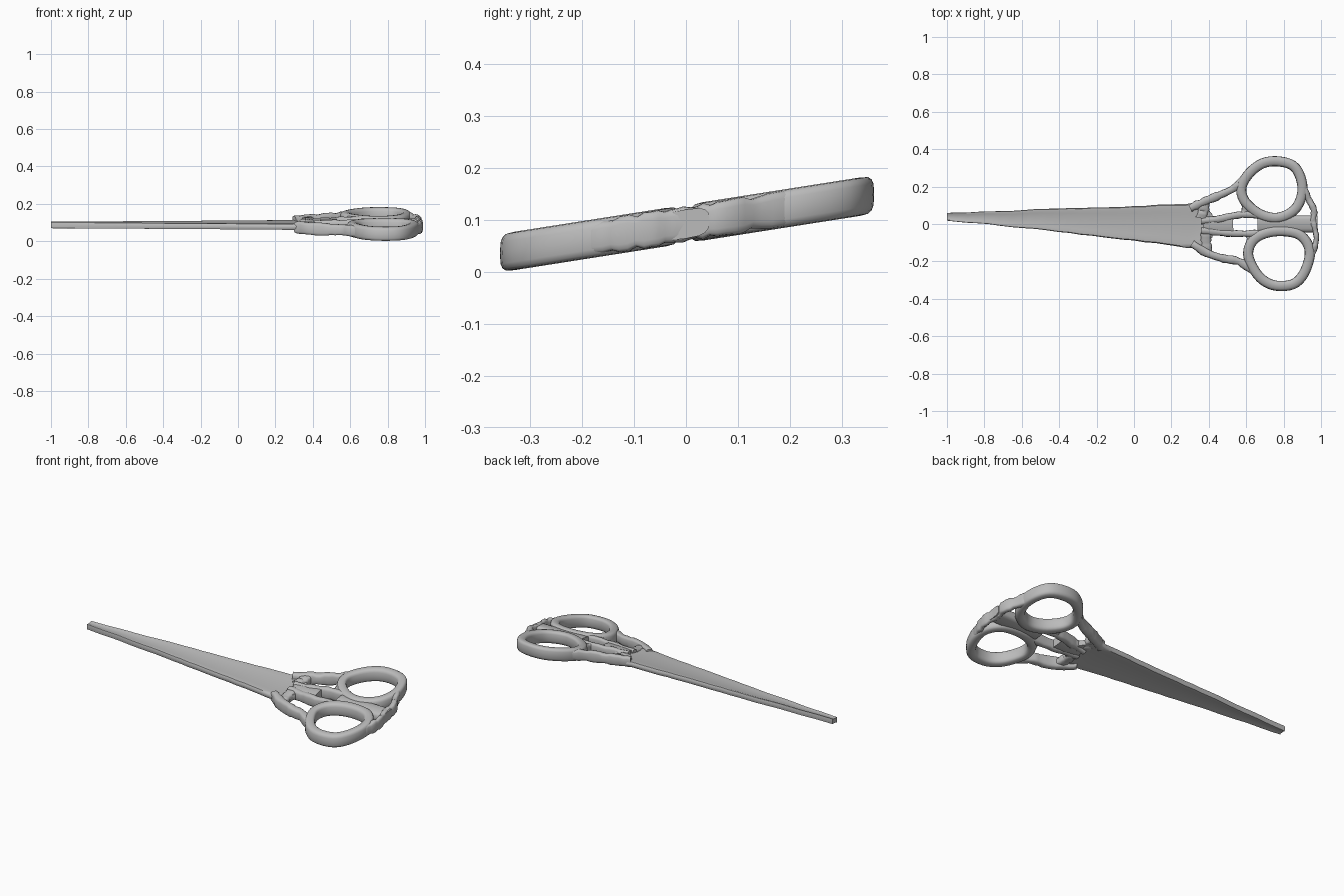
import bpy, bmesh, math, random
from mathutils import Vector

random.seed(4)
cube = bpy.data.objects.get("Cube")
if cube:
    bpy.data.objects.remove(cube)

steel = bpy.data.materials.new("grey steel")
steel.use_nodes = True
steel.diffuse_color = (0.5, 0.5, 0.5, 1)
steel.node_tree.nodes["Principled BSDF"].inputs["Base Color"].default_value = (0.5, 0.5, 0.5, 1)


def handle_height(y):
    """The handles lie on a plane that rises towards the back."""
    return 0.0925 + 0.157 * y


def skin(name, rings, closed=False):
    """Join a row of matching cross-sections into one smooth solid."""
    bm = bmesh.new()
    loops = [[bm.verts.new(p) for p in ring] for ring in rings]
    n = len(loops[0])
    pairs = list(zip(loops, loops[1:]))
    if closed:
        pairs.append((loops[-1], loops[0]))
    else:
        bm.faces.new(loops[0])
        bm.faces.new(loops[-1])
    for a, b in pairs:
        for i in range(n):
            j = (i + 1) % n
            bm.faces.new((a[i], a[j], b[j], b[i]))
    bmesh.ops.recalc_face_normals(bm, faces=bm.faces)
    mesh = bpy.data.meshes.new(name)
    bm.to_mesh(mesh)
    bm.free()
    mesh.materials.append(steel)
    obj = bpy.data.objects.new(name, mesh)
    bpy.context.collection.objects.link(obj)
    bpy.ops.object.select_all(action='DESELECT')
    obj.select_set(True)
    bpy.context.view_layer.objects.active = obj
    bpy.ops.object.shade_smooth_by_angle(angle=math.radians(50))
    return obj


def smooth_path(points, closed, steps=4):
    """Catmull-Rom path through the given points."""
    pts = [Vector(p) for p in points]
    n = len(pts)
    pick = (lambda i: pts[i % n]) if closed else (lambda i: pts[max(0, min(n - 1, i))])
    path = []
    for i in range(n if closed else n - 1):
        a, b, c, d = (pick(i + k) for k in (-1, 0, 1, 2))
        for s in range(steps):
            t = s / steps
            path.append(0.5 * (2 * b + (c - a) * t + (2 * a - 5 * b + 4 * c - d) * t * t
                               + (3 * b - a - 3 * c + d) * t ** 3))
    if not closed:
        path.append(pts[-1])
    return path


def bar(name, points, width, height, closed=False, rough=0.0, sides=16):
    """Sweep a rounded rectangular section along a path in the handle plane."""
    path = smooth_path(points, closed)
    n = len(path)
    rings = []
    for i, p in enumerate(path):
        if closed:
            t = path[(i + 1) % n] - path[i - 1]
        else:
            t = path[min(i + 1, n - 1)] - path[max(i - 1, 0)]
        side = Vector((-t.y, t.x)).normalized()
        w = width / 2 + random.uniform(-rough, rough)
        h = height / 2 + random.uniform(-rough, rough)
        ring = []
        for k in range(sides):
            a = math.tau * k / sides
            c, s = math.cos(a), math.sin(a)
            q = p + side * (w * math.copysign(abs(c) ** 0.6, c))
            z = h * math.copysign(abs(s) ** 0.6, s)
            ring.append((q.x, q.y, handle_height(q.y) + z))
        rings.append(ring)
    return skin(name, rings, closed)


# Blade: a long tapered plate with slightly thicker rims
def blade_section(x, low, high):
    mid, half = (low + high) / 2, (high - low) / 2
    ring = []
    profile = [(-1, 0.006), (-0.95, 0.015), (-0.8, 0.016), (-0.6, 0.013),
               (0.6, 0.013), (0.8, 0.016), (0.95, 0.015), (1, 0.006)]
    for sign, row in ((1, profile), (-1, profile[::-1])):
        for f, t in row:
            ring.append((x, mid + f * half, 0.0875 + 0.1 * f * half + sign * t))
    return ring


stations = [(-1, 0.018, 0.06), (-0.78, 0, 0.068), (-0.4, -0.043, 0.082), (0, -0.088, 0.096),
            (0.28, -0.128, 0.106), (0.36, -0.13, 0.125), (0.42, -0.07, 0.05)]
blade_rings = []
for (x0, l0, h0), (x1, l1, h1) in zip(stations, stations[1:]):
    steps = max(1, round((x1 - x0) / 0.06))
    for s in range(steps):
        t = s / steps
        wobble = random.uniform(-0.003, 0.003) if s else 0
        blade_rings.append(blade_section(x0 + (x1 - x0) * t, l0 + (l1 - l0) * t + wobble,
                                         h0 + (h1 - h0) * t + wobble))
blade_rings.append(blade_section(*stations[-1]))
skin("blade", blade_rings)

# Finger rings
bar("back_finger_ring",
    [(0.575, 0.2), (0.62, 0.275), (0.69, 0.325), (0.77, 0.335), (0.85, 0.312), (0.89, 0.25),
     (0.9, 0.17), (0.87, 0.09), (0.81, 0.045), (0.74, 0.033), (0.66, 0.06), (0.59, 0.125)],
    0.054, 0.074, closed=True)
bar("front_finger_ring",
    [(0.61, -0.16), (0.64, -0.24), (0.69, -0.3), (0.76, -0.33), (0.85, -0.322), (0.905, -0.27),
     (0.938, -0.18), (0.93, -0.11), (0.88, -0.055), (0.79, -0.038), (0.7, -0.05), (0.635, -0.09)],
    0.054, 0.074, closed=True)

# Outer shanks from the blade shoulders to the rings
bar("back_outer_shank", [(0.3, 0.085), (0.38, 0.122), (0.46, 0.155), (0.54, 0.195), (0.6, 0.255)],
    0.042, 0.062, rough=0.004)
bar("front_outer_shank", [(0.31, -0.105), (0.39, -0.155), (0.48, -0.185), (0.56, -0.2), (0.64, -0.25)],
    0.042, 0.062, rough=0.004)

# Inner shanks on each side of the centre slot
bar("back_inner_shank", [(0.36, 0.015), (0.45, 0.025), (0.54, 0.045), (0.62, 0.05), (0.72, 0.035)],
    0.036, 0.058, rough=0.003)
bar("front_inner_shank", [(0.36, -0.035), (0.45, -0.045), (0.55, -0.052), (0.72, -0.05)],
    0.036, 0.058, rough=0.003)

# Centre plates in front of and behind the slot
bar("pivot_plate", [(0.37, -0.008), (0.45, -0.008), (0.53, -0.005)], 0.1, 0.05)
bar("centre_plate", [(0.66, 0), (0.8, 0), (0.92, 0), (0.98, 0)], 0.09, 0.056)

# Webs round the shank openings
bar("back_shoulder_web", [(0.36, 0.03), (0.37, 0.07), (0.375, 0.11)], 0.06, 0.045, rough=0.004)
bar("front_shoulder_web", [(0.385, -0.05), (0.385, -0.1), (0.39, -0.15)], 0.055, 0.045, rough=0.004)
bar("back_ring_web", [(0.59, 0.05), (0.6, 0.09), (0.585, 0.13)], 0.04, 0.05, rough=0.005)
bar("front_ring_web", [(0.61, -0.055), (0.62, -0.1), (0.61, -0.15)], 0.03, 0.05, rough=0.005)

# Rear bridge that ties the two rings together
bar("rear_bridge", [(0.9, 0.22), (0.93, 0.14), (0.962, 0.075), (0.958, 0.02), (0.968, -0.03),
                    (0.975, -0.08), (0.96, -0.14), (0.935, -0.2)],
    0.034, 0.064, rough=0.004)
